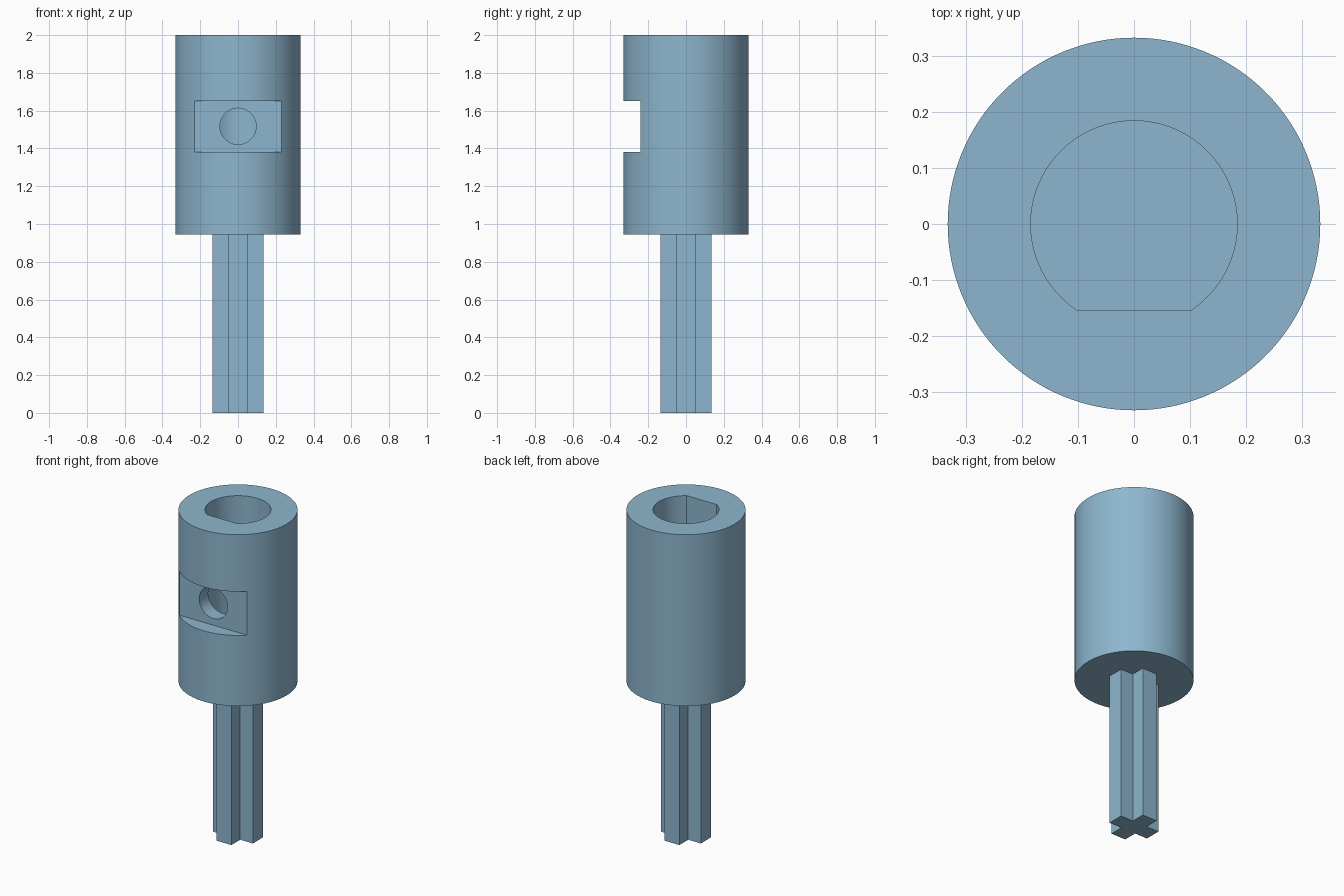
import bpy, bmesh, math

if "Cube" in bpy.data.objects:
    bpy.data.objects.remove(bpy.data.objects["Cube"])

blue = bpy.data.materials.new("steel_blue")
blue.diffuse_color = (0.27, 0.47, 0.62, 1)
blue.use_nodes = True
blue.node_tree.nodes["Principled BSDF"].inputs["Base Color"].default_value = blue.diffuse_color

BODY_R, BODY_BOTTOM, TOP = 0.332, 0.945, 2.0
BORE_R, BORE_FLAT, BORE_BOTTOM = 0.184, -0.153, 1.03
SLOT_Y, SLOT_LOW, SLOT_HIGH = -0.24, 1.38, 1.65
HOLE_R, HOLE_Z = 0.096, 1.517


def prism(name, outline, z0, z1):
    """Extrude a counter-clockwise xy outline from z0 to z1."""
    bm = bmesh.new()
    low = [bm.verts.new((x, y, z0)) for x, y in outline]
    high = [bm.verts.new((x, y, z1)) for x, y in outline]
    n = len(outline)
    bm.faces.new(low[::-1])
    bm.faces.new(high)
    for i in range(n):
        j = (i + 1) % n
        bm.faces.new((low[i], low[j], high[j], high[i]))
    mesh = bpy.data.meshes.new(name)
    bm.to_mesh(mesh)
    bm.free()
    mesh.materials.append(blue)
    obj = bpy.data.objects.new(name, mesh)
    bpy.context.collection.objects.link(obj)
    return obj


def arc(r, start, end, n):
    return [(r * math.cos(start + (end - start) * i / n),
             r * math.sin(start + (end - start) * i / n)) for i in range(n + 1)]


def activate(obj):
    bpy.ops.object.select_all(action='DESELECT')
    obj.select_set(True)
    bpy.context.view_layer.objects.active = obj


def cut(target, cutter):
    mod = target.modifiers.new("cut", 'BOOLEAN')
    mod.operation, mod.solver, mod.object = 'DIFFERENCE', 'EXACT', cutter
    activate(target)
    bpy.ops.object.modifier_apply(modifier=mod.name)
    bpy.data.objects.remove(cutter)


# Cylindrical socket body
body = prism("socket_body", arc(BODY_R, 0, 2 * math.pi, 128)[:-1], BODY_BOTTOM, TOP)

# D-shaped blind bore, flat side to the front
a = math.asin(BORE_FLAT / BORE_R)
cut(body, prism("bore_cutter", arc(BORE_R, a, math.pi - a, 80), BORE_BOTTOM, TOP + 0.1))

# Flat recess across the front
recess = [(-0.5, -0.5), (0.5, -0.5), (0.5, SLOT_Y), (-0.5, SLOT_Y)]
cut(body, prism("recess_cutter", recess, SLOT_LOW, SLOT_HIGH))

# Round screw hole from the recess into the bore
hole = prism("hole_cutter", arc(HOLE_R, 0, 2 * math.pi, 64)[:-1], 0.05, 0.4)
hole.rotation_euler.x = math.pi / 2
hole.location.z = HOLE_Z
bpy.context.view_layer.update()
cut(body, hole)

activate(body)
bpy.ops.object.shade_smooth_by_angle(angle=math.radians(30))

# Cross-shaped drive shaft
W, L = 0.05, 0.136
quarter = [(L, -W), (L, W), (W, W)]
cross = []
for k in range(4):
    c, s = round(math.cos(k * math.pi / 2)), round(math.sin(k * math.pi / 2))
    cross += [(c * x - s * y, s * x + c * y) for x, y in quarter]
prism("cross_shaft", cross, 0, BODY_BOTTOM)
